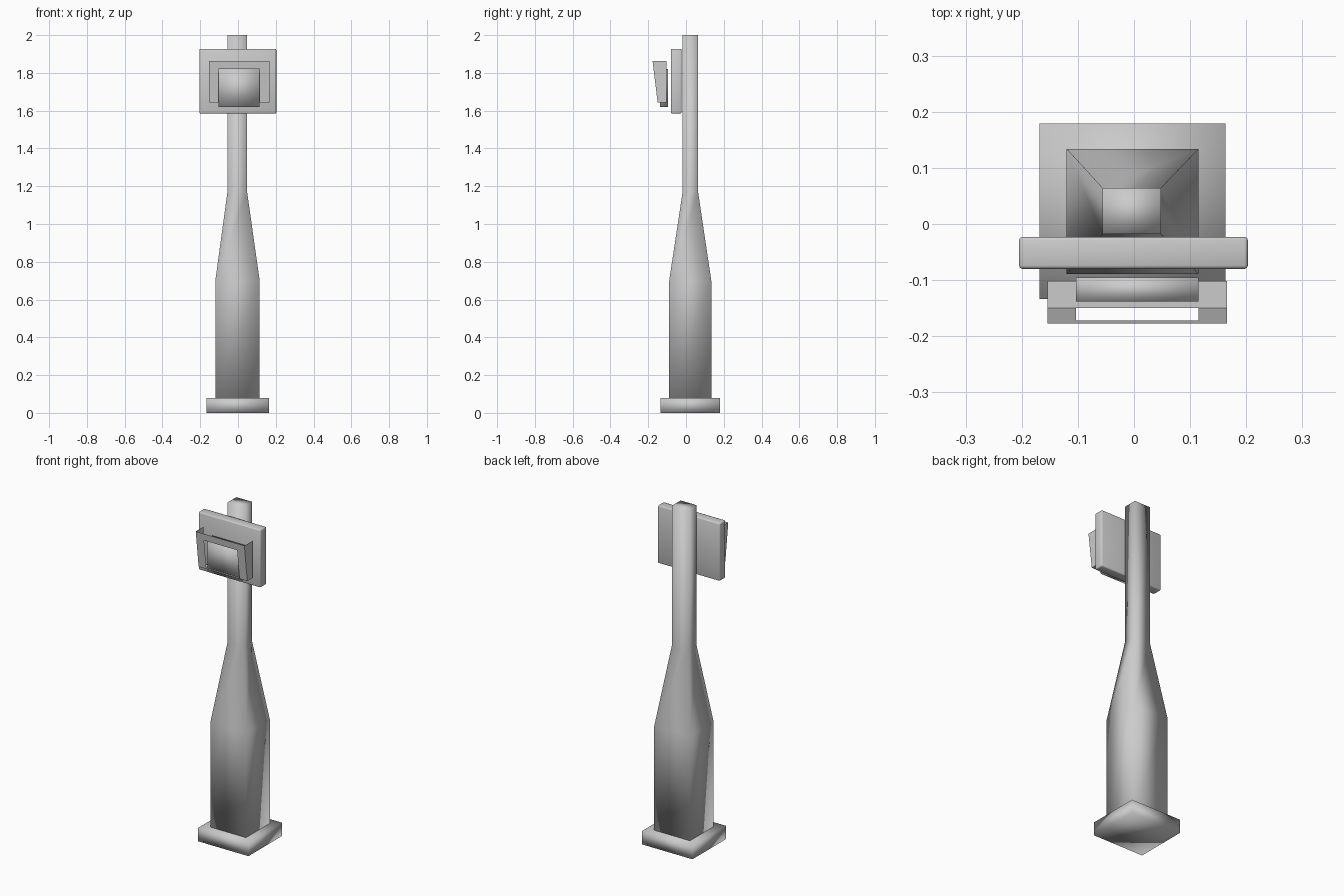
import bpy, bmesh

if "Cube" in bpy.data.objects:
    bpy.data.objects.remove(bpy.data.objects["Cube"])


def finish(name, bm, bevel=0.0, smooth=True):
    bmesh.ops.recalc_face_normals(bm, faces=bm.faces)
    mesh = bpy.data.meshes.new(name)
    bm.to_mesh(mesh)
    bm.free()
    ob = bpy.data.objects.new(name, mesh)
    bpy.context.collection.objects.link(ob)
    for p in mesh.polygons:
        p.use_smooth = smooth
    if bevel:
        mod = ob.modifiers.new("soft_edges", 'BEVEL')
        mod.width = bevel
        mod.segments = 2
    return ob


def loft(name, sections, bevel=0.0, smooth=True):
    """Stack rectangles (z, x0, x1, y0, y1) into one capped solid."""
    bm = bmesh.new()
    rings = [[bm.verts.new((x, y, z)) for x, y in
              ((x0, y0), (x1, y0), (x1, y1), (x0, y1))]
             for z, x0, x1, y0, y1 in sections]
    for a, b in zip(rings, rings[1:]):
        for i in range(4):
            j = (i + 1) % 4
            bm.faces.new((a[i], a[j], b[j], b[i]))
    bm.faces.new(rings[0])
    bm.faces.new(rings[-1])
    return finish(name, bm, bevel, smooth)


def box(name, x0, x1, y0, y1, z0, z1, **kw):
    return loft(name, [(z0, x0, x1, y0, y1), (z1, x0, x1, y0, y1)], **kw)


# Foot slab
box("base", -0.168, 0.163, -0.134, 0.179, 0.0, 0.08)

# Thick lower post tapering into the slim upper post
loft("post", [(0.07, -0.12, 0.115, -0.089, 0.134),
              (0.70, -0.12, 0.115, -0.089, 0.134),
              (1.17, -0.056, 0.048, -0.018, 0.064),
              (2.00, -0.056, 0.048, -0.018, 0.064)])

# Backing panel
box("panel", -0.205, 0.203, -0.08, -0.023, 1.585, 1.927, bevel=0.006)

# Open-topped holder: thin leaning front with a window, two sides, a floor
XL, XR, WL, WR = -0.154, 0.166, -0.103, 0.115
Z0, ZW, Z1, BACK = 1.642, 1.82, 1.862, -0.102


def front_y(z):
    return -0.15 - 0.027 * (z - Z0) / (Z1 - Z0)


bm = bmesh.new()


def sheet(*points):
    bm.faces.new([bm.verts.new(p) for p in points])


def front_sheet(x0, x1, z0, z1):
    sheet((x0, front_y(z0), z0), (x1, front_y(z0), z0),
          (x1, front_y(z1), z1), (x0, front_y(z1), z1))


for x0, x1 in ((XL, WL), (WR, XR)):
    front_sheet(x0, x1, Z0, ZW)
    front_sheet(x0, x1, ZW, Z1)
front_sheet(WL, WR, ZW, Z1)
for x in (XL, XR):
    sheet((x, front_y(Z0), Z0), (x, BACK, Z0), (x, BACK, Z1), (x, front_y(Z1), Z1))
sheet((XL, front_y(Z0), Z0), (XR, front_y(Z0), Z0), (XR, BACK, Z0), (XL, BACK, Z0))
bmesh.ops.remove_doubles(bm, verts=bm.verts, dist=0.0005)
finish("holder", bm, smooth=False)

# Block seen through the holder window
box("holder_insert", WL, WR, -0.138, -0.095, 1.62, ZW)
